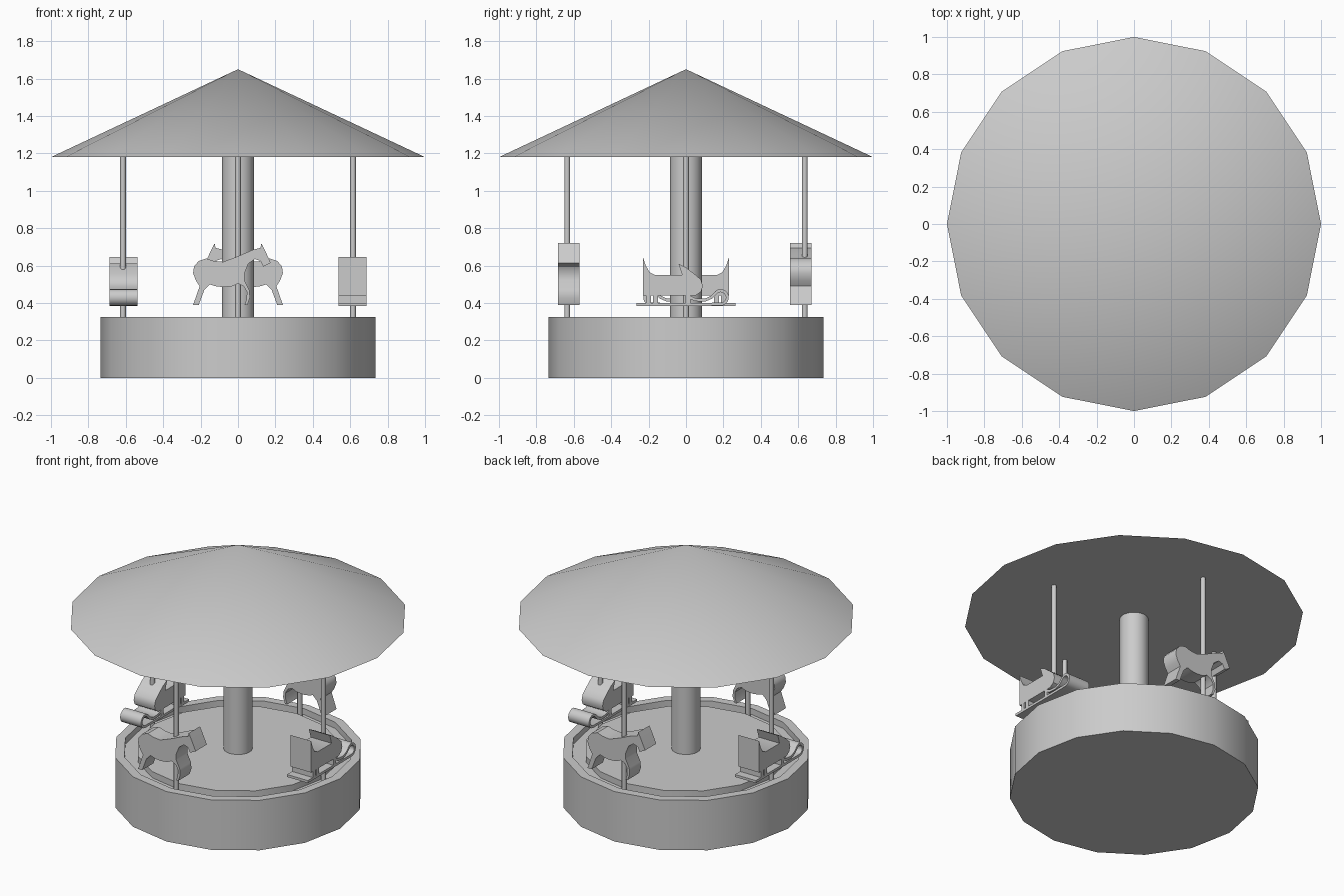
import bpy
import bmesh
import math
from mathutils import Vector, Matrix

default_cube = bpy.data.objects.get("Cube")
if default_cube:
    bpy.data.objects.remove(default_cube, do_unlink=True)

# One plain grey for everything
grey = bpy.data.materials.new("plain_grey")
grey.use_nodes = True
grey.diffuse_color = (0.6, 0.6, 0.6, 1)
grey.node_tree.nodes["Principled BSDF"].inputs["Base Color"].default_value = grey.diffuse_color

SIDES = 16


def finish(name, bm):
    """Turn a bmesh into a grey object, smooth except at sharp edges."""
    bmesh.ops.recalc_face_normals(bm, faces=bm.faces)
    mesh = bpy.data.meshes.new(name)
    bm.to_mesh(mesh)
    bm.free()
    mesh.materials.append(grey)
    obj = bpy.data.objects.new(name, mesh)
    bpy.context.collection.objects.link(obj)
    bpy.ops.object.select_all(action='DESELECT')
    obj.select_set(True)
    bpy.context.view_layer.objects.active = obj
    bpy.ops.object.shade_smooth_by_angle(angle=math.radians(35))
    return obj


def lathe(name, profile, sides=SIDES, centre=(0, 0)):
    """Spin a (radius, height) profile around a vertical axis."""
    bm = bmesh.new()
    points = [bm.verts.new((r, 0, z)) for r, z in profile]
    edges = [bm.edges.new(pair) for pair in zip(points, points[1:])]
    bmesh.ops.spin(bm, geom=points + edges, cent=(0, 0, 0), axis=(0, 0, 1),
                   angle=math.tau, steps=sides, use_duplicate=False)
    bmesh.ops.remove_doubles(bm, verts=bm.verts, dist=0.0001)
    bmesh.ops.translate(bm, verts=bm.verts, vec=(*centre, 0))
    return finish(name, bm)


def add_slab(bm, outline, near, far):
    """Extrude an (x, z) outline along y from near to far."""
    face = bm.faces.new([bm.verts.new((x, near, z)) for x, z in outline])
    extruded = bmesh.ops.extrude_face_region(bm, geom=[face])["geom"]
    moved = [v for v in extruded if isinstance(v, bmesh.types.BMVert)]
    bmesh.ops.translate(bm, verts=moved, vec=(0, far - near, 0))


def ribbon(path, half):
    """Outline of a strip of even thickness following a path."""
    path = [Vector(p) for p in path]
    left, right = [], []
    for i, p in enumerate(path):
        along = (path[min(i + 1, len(path) - 1)] - path[max(i - 1, 0)]).normalized()
        side = Vector((-along.y, along.x)) * half
        left.append(p + side)
        right.append(p - side)
    return left + right[::-1]


def rounded(points, steps=3):
    """Smooth closed curve through the points."""
    count, out = len(points), []
    for i in range(count):
        a, b, c, d = (Vector(points[(i + k) % count]) for k in (-1, 0, 1, 2))
        for s in range(steps):
            t = s / steps
            out.append(b + (c - a) * t / 2 + (a - b * 2.5 + c * 2 - d / 2) * t * t
                       + ((b - c) * 1.5 + (d - a) / 2) * t ** 3)
    return out


# Platform with a circular track groove, central column and conical canopy
lathe("platform", [(0, 0), (0.735, 0), (0.735, 0.325), (0.68, 0.325),
                   (0.68, 0.285), (0.6, 0.285), (0.6, 0.325), (0, 0.325)])
lathe("centre_column", [(0.085, 0.32), (0.085, 1.18)], 32)
lathe("canopy", [(0, 1.18), (1, 1.18), (0, 1.65)])

# Four hanging poles standing in the groove
for name, spot in {"front": (0, -0.635), "back": (0, 0.635),
                   "left": (0.615, 0), "right": (-0.615, 0)}.items():
    lathe(name + "_pole", [(0, 0.285), (0.015, 0.285), (0.015, 1.18), (0, 1.18)], 12, spot)

# Horse silhouette: hind leg, belly, foreleg, head, back and rump
hind_leg = [(-0.24, 0.39), (-0.21, 0.39), (-0.18, 0.47)]
belly = [(-0.15, 0.5), (-0.12, 0.49), (-0.08, 0.485), (-0.03, 0.49), (0, 0.505)]
foreleg = [(0.03, 0.49), (0.048, 0.46), (0.045, 0.42), (0.035, 0.39),
           (0.05, 0.39), (0.064, 0.43), (0.06, 0.47), (0.035, 0.52)]
head = [(0.035, 0.56), (0.055, 0.61), (0.09, 0.635), (0.12, 0.625), (0.135, 0.595),
        (0.175, 0.615), (0.145, 0.68), (0.125, 0.72), (0.12, 0.695)]
topline = [(0.08, 0.685), (0, 0.65), (-0.08, 0.62), (-0.13, 0.625), (-0.17, 0.638),
           (-0.21, 0.625), (-0.235, 0.595), (-0.24, 0.56), (-0.225, 0.52), (-0.205, 0.49)]
horse = hind_leg + belly + foreleg + head + topline

for name, turn, shift in (("front_horse", 0, -0.6275), ("back_horse", math.pi, 0.6125)):
    bm = bmesh.new()
    add_slab(bm, horse, -0.0575, 0.0575)
    bm.transform(Matrix.Translation((0, shift, 0)) @ Matrix.Rotation(turn, 4, 'Z'))
    finish(name, bm)

# Sleigh silhouette: tall back, seat, dashboard point and rounded nose
back_rest = [(-0.23, 0.44), (-0.23, 0.645), (-0.215, 0.6), (-0.195, 0.565), (-0.165, 0.55)]
seat = [(-0.02, 0.55), (-0.04, 0.61), (0, 0.59)]
nose = [(0.045, 0.555), (0.08, 0.525), (0.09, 0.49), (0.08, 0.46), (0.05, 0.44)]
sleigh = back_rest + seat + nose

# Runner: flat strip that curls up and folds back under the nose
curl = [(0.185 + 0.036 * math.cos(a), 0.43 + 0.036 * math.sin(a))
        for a in (math.radians(d) for d in range(-90, 151, 20))]
runner = [(-0.265, 0.393), (0.1, 0.393)] + curl + [(0.135, 0.43), (0.1, 0.415), (0.05, 0.418), (0, 0.44)]

for name, turn in (("left_sleigh", 1), ("right_sleigh", -1)):
    bm = bmesh.new()
    add_slab(bm, sleigh, -0.075, 0.075)
    add_slab(bm, ribbon(runner, 0.008), -0.075, 0.075)
    for leg in (-0.2, -0.163, 0.01):
        add_slab(bm, ribbon([(leg, 0.395), (leg, 0.445)], 0.013), -0.075, 0.075)
    bm.transform(Matrix.Rotation(turn * math.pi / 2, 4, 'Z') @ Matrix.Translation((0, -0.613, 0)))
    finish(name, bm)
